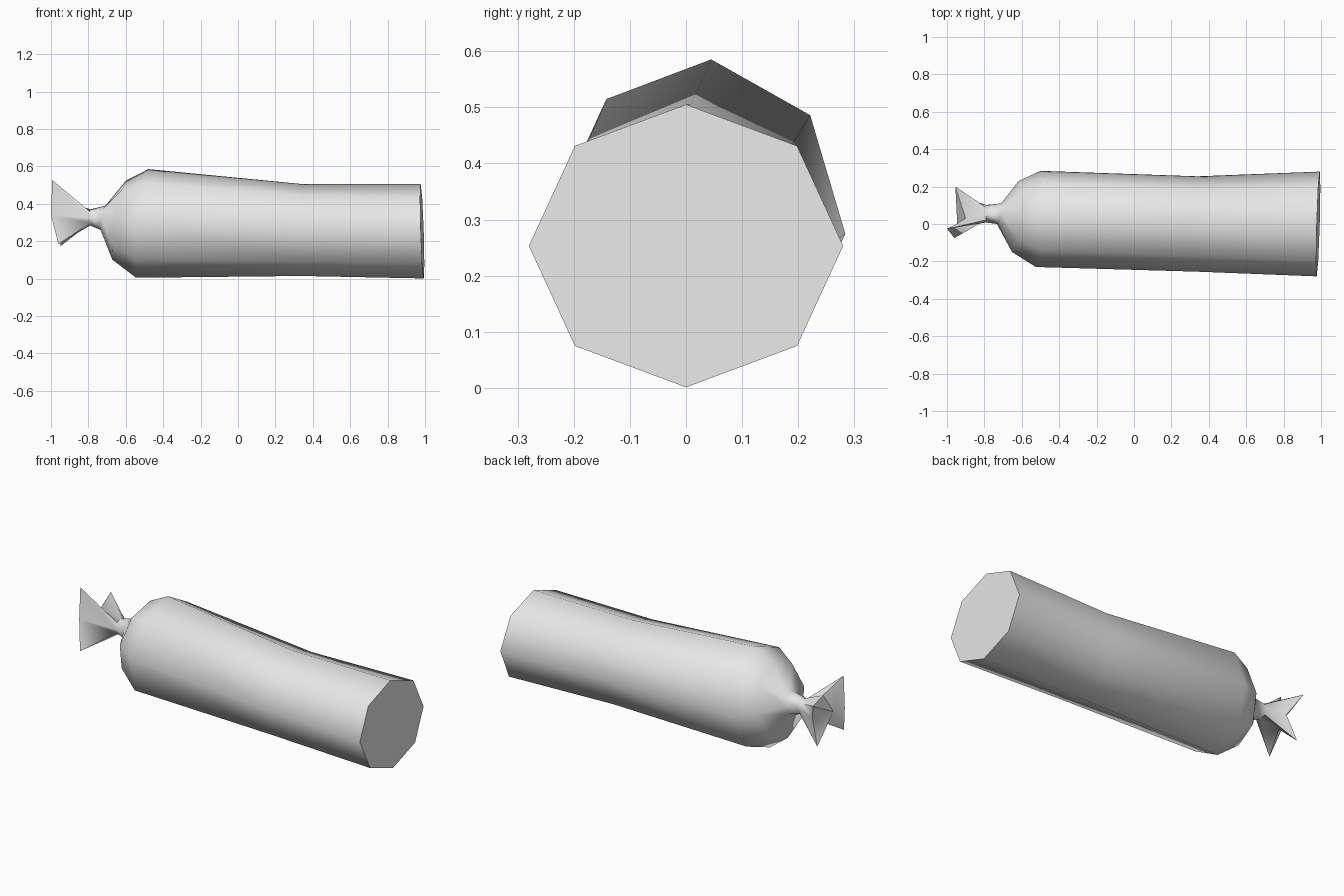
import bpy, bmesh
from math import sin, cos, radians, tau

cube = bpy.data.objects.get("Cube")
if cube:
    bpy.data.objects.remove(cube, do_unlink=True)

SIDES = 8

# Single plain casing colour
grey = bpy.data.materials.new("casing_grey")
grey.use_nodes = True
grey.diffuse_color = (0.8, 0.8, 0.8, 1)
bsdf = next(n for n in grey.node_tree.nodes if n.type == "BSDF_PRINCIPLED")
bsdf.inputs["Base Color"].default_value = (0.8, 0.8, 0.8, 1)


def ring(x, cy, cz, ry, rz, roll, lean_z, lean_y):
    """Tilted, slightly rolled octagon across the length, starting at the top."""
    points = []
    for i in range(SIDES):
        a = tau * i / SIDES + radians(roll)
        points.append((x + lean_z * cos(a) + lean_y * sin(a),
                       cy + ry * sin(a), cz + rz * cos(a)))
    return points


def bridge(bm, a, b):
    for i in range(SIDES):
        j = (i + 1) % SIDES
        bm.faces.new((a[i], a[j], b[j], b[i]))


# Sections from the flat cut end to the pinched neck
sections = [
    ring(0.985, 0, 0.253, 0.28, 0.252, 0, -0.008, 0.008),
    ring(0.34, 0, 0.26, 0.255, 0.246, 2, 0, 0),
    ring(-0.512, 0.027, 0.295, 0.2575, 0.291, 4, 0.032, 0.015),
    ring(-0.635, 0.04, 0.3125, 0.19, 0.2125, 4, 0.035, 0.02),
    ring(-0.722, 0.055, 0.325, 0.055, 0.065, 4, 0.012, 0.012),
    ring(-0.79, 0.055, 0.327, 0.047, 0.043, 0, 0, 0),
]

# Pleated rim of the tied end: folds and points alternate
sections.append([
    (-0.90, 0.03, 0.41), (-0.955, 0.20, 0.425),
    (-0.90, 0.13, 0.32), (-0.95, 0.155, 0.173),
    (-0.91, 0.06, 0.27), (-0.96, -0.075, 0.185),
    (-1.00, -0.025, 0.34), (-0.993, -0.025, 0.527),
])

bm = bmesh.new()
loops = [[bm.verts.new(p) for p in s] for s in sections]
for a, b in zip(loops, loops[1:]):
    bridge(bm, a, b)
bm.faces.new(loops[0])

# Sunken close of the tied end
centre = bm.verts.new((-0.945, 0.0, 0.315))
for i in range(SIDES):
    bm.faces.new((loops[-1][i], loops[-1][(i + 1) % SIDES], centre))

bmesh.ops.recalc_face_normals(bm, faces=bm.faces)
mesh = bpy.data.meshes.new("sausage_casing")
bm.to_mesh(mesh)
bm.free()
mesh.materials.append(grey)
casing = bpy.data.objects.new("sausage_casing", mesh)
bpy.context.collection.objects.link(casing)

bpy.ops.object.select_all(action="DESELECT")
casing.select_set(True)
bpy.context.view_layer.objects.active = casing
bpy.ops.object.shade_smooth_by_angle(angle=radians(60))
